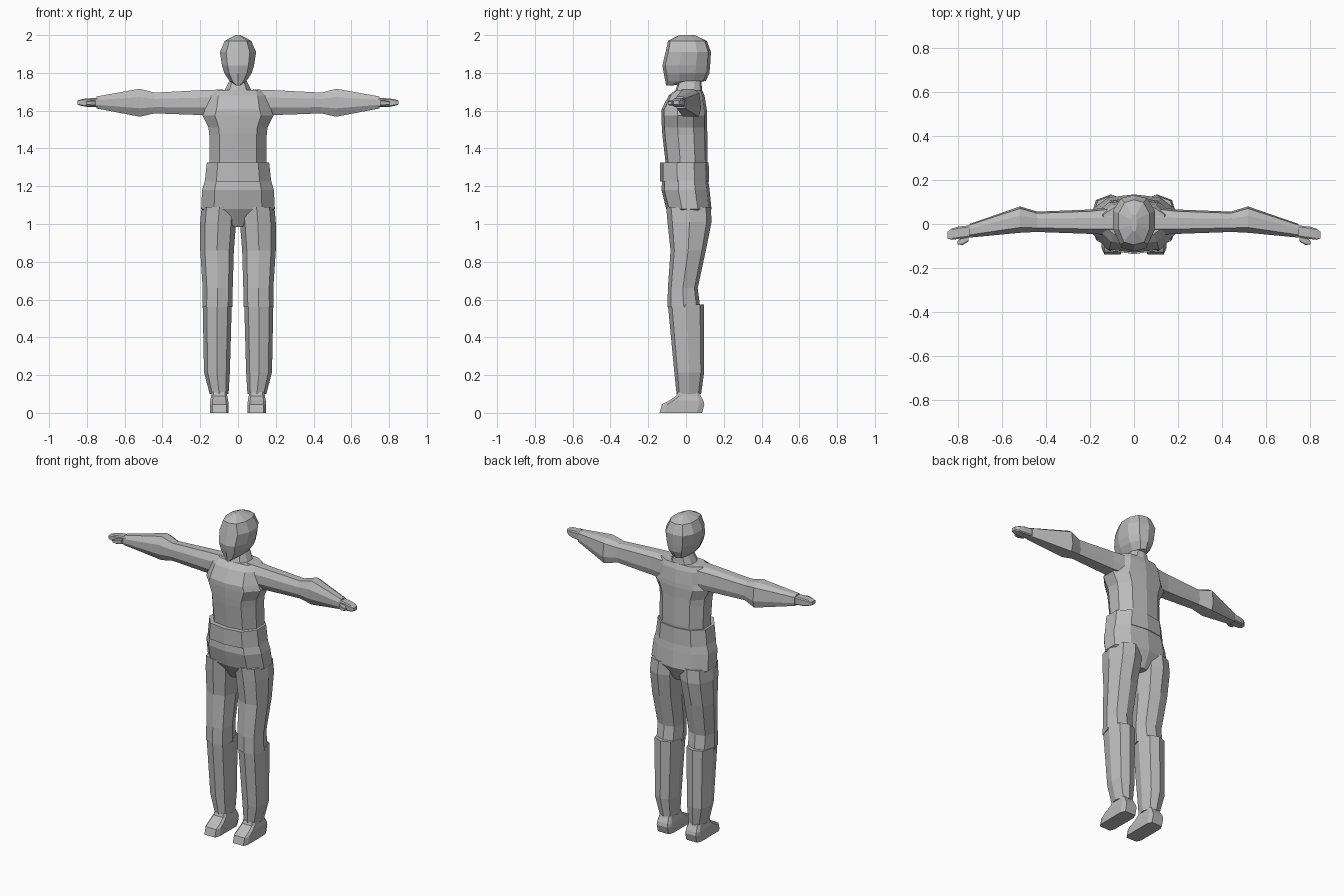
import bpy, bmesh

grey = bpy.data.materials.new("plain grey")
grey.diffuse_color = (0.5, 0.5, 0.5, 1)

# Unit cross-sections (right half is mirrored for BODY)
HALF = [(0, -1), (.65, -.88), (1, -.3), (1, .4), (.62, .88), (0, 1)]
BODY = HALF + [(-x, y) for x, y in HALF[-2:0:-1]]
LIMB = [(0, -1), (.72, -.78), (1, 0), (.72, .78), (0, 1), (-.72, .78), (-1, 0), (-.72, -.78)]
SLEEVE = [(-.6, -1), (.8, -1), (1, -.4), (.85, .7), (.3, 1), (-.6, 1), (-1, .4), (-1, -.4)]
BLOCK = [(-.75, -1), (.75, -1), (1, -.75), (1, .75), (.75, 1), (-.75, 1), (-1, .75), (-1, -.75)]


def loft(name, rings, shape, axis="z", mirror=False):
    """Skin rings (t, a0, a1, b0, b1): a, b are x, y along z, or y, z along x."""
    bm = bmesh.new()
    loops = []
    for t, a0, a1, b0, b1 in rings:
        loop = []
        for u, v in shape:
            a = (a0 + a1) / 2 + u * (a1 - a0) / 2
            b = (b0 + b1) / 2 + v * (b1 - b0) / 2
            loop.append(bm.verts.new((a, b, t) if axis == "z" else (t, a, b)))
        loops.append(loop)
    n = len(shape)
    for lo, hi in zip(loops, loops[1:]):
        for i in range(n):
            j = (i + 1) % n
            bm.faces.new((lo[i], lo[j], hi[j], hi[i]))
    bm.faces.new(loops[0][::-1])
    bm.faces.new(loops[-1])
    bmesh.ops.recalc_face_normals(bm, faces=bm.faces)
    me = bpy.data.meshes.new(name)
    bm.to_mesh(me)
    bm.free()
    me.materials.append(grey)
    ob = bpy.data.objects.new(name, me)
    bpy.context.collection.objects.link(ob)
    if mirror:
        ob.modifiers.new("mirror", "MIRROR").use_mirror_merge = False
    return ob


def centred(rings):
    return [(z, -w, w, f, b) for z, w, f, b in rings]


# Head and neck
loft("head", centred([
    (1.733, .010, -.105, -.075), (1.757, .045, -.110, .105), (1.80, .073, -.118, .124),
    (1.84, .085, -.125, .128), (1.91, .096, -.108, .132), (1.97, .070, -.095, .110),
    (2.0, .012, -.035, .045)]), BODY)
loft("neck", centred([(1.66, .085, -.075, .095), (1.71, .07, -.055, .085),
                      (1.77, .04, -.035, .08)]), BODY)

# Upper body
loft("torso", centred([
    (1.28, .150, -.105, .110), (1.34, .150, -.110, .115), (1.47, .152, -.125, .113),
    (1.51, .156, -.128, .112), (1.575, .188, -.130, .112), (1.605, .175, -.130, .110),
    (1.68, .160, -.092, .098), (1.71, .140, -.055, .085)]), BODY)
loft("belt", centred([(1.225, .176, -.137, .123), (1.325, .165, -.137, .120)]), BODY)

# Hips
loft("hips", centred([
    (.985, .03, -.05, .09), (1.08, .195, -.105, .135), (1.18, .190, -.130, .125),
    (1.25, .170, -.125, .115)]), BODY)

# Legs and shoes
loft("upper_leg", [
    (.56, .030, .188, -.098, .075), (.66, .028, .187, -.096, .062),
    (.86, .022, .200, -.082, .105), (1.01, .010, .200, -.098, .135),
    (1.09, .003, .193, -.105, .132)], LIMB, mirror=True)
loft("lower_leg", [
    (.10, .050, .150, -.050, .080), (.215, .043, .180, -.062, .096),
    (.575, .033, .187, -.096, .095)], LIMB, mirror=True)
loft("shoe", [
    (0, .050, .147, -.140, .085), (.045, .050, .147, -.128, .097),
    (.065, .052, .147, -.090, .092), (.09, .057, .142, -.052, .078),
    (.11, .060, .140, -.045, .070)], BLOCK, mirror=True)

# Arms and hands
loft("upper_arm", [
    (.08, -.050, .080, 1.575, 1.712), (.20, -.045, .066, 1.577, 1.708),
    (.45, -.036, .056, 1.586, 1.695)], SLEEVE, "x", True)
loft("forearm", [
    (.44, -.036, .056, 1.586, 1.695), (.52, -.040, .080, 1.568, 1.716),
    (.75, -.062, .000, 1.612, 1.675)], SLEEVE, "x", True)
loft("hand", [
    (.74, -.060, -.005, 1.618, 1.668), (.80, -.068, -.012, 1.620, 1.665),
    (.83, -.072, -.020, 1.626, 1.660), (.85, -.066, -.036, 1.632, 1.654)], BLOCK, "x", True)
loft("thumb", [
    (.755, -.080, -.045, 1.628, 1.655), (.78, -.095, -.055, 1.628, 1.653),
    (.805, -.094, -.078, 1.632, 1.648)], BLOCK, "x", True)
